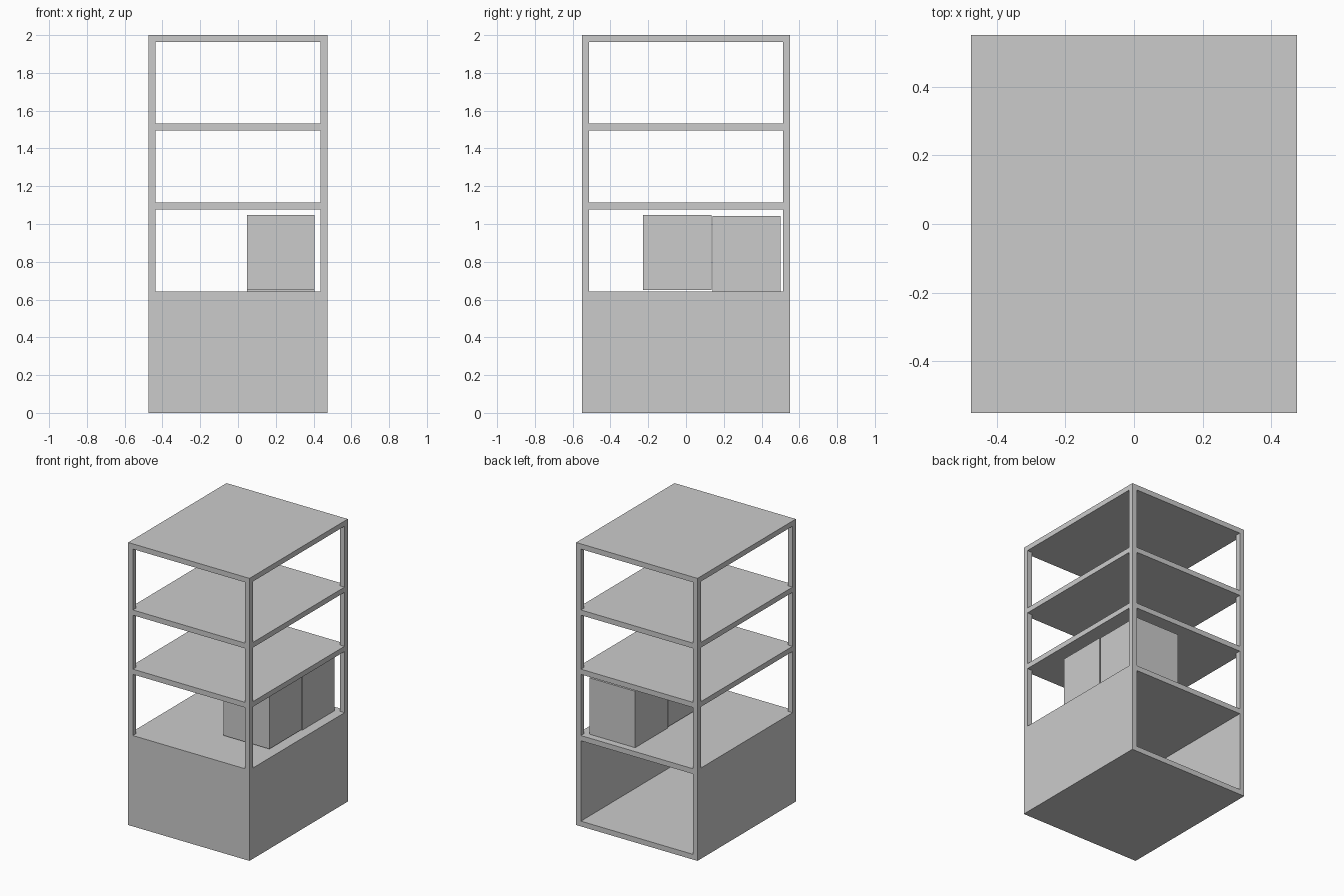
import bpy

if "Cube" in bpy.data.objects:
    bpy.data.objects.remove(bpy.data.objects["Cube"])

W, D, T = 0.475, 0.55, 0.037          # half width, half depth, member thickness
TOPS = [T, 0.643, 1.113, 1.532, 2.0]  # top height of each deck


def box(name, lo, hi):
    bpy.ops.mesh.primitive_cube_add(
        size=1, location=[(a + b) / 2 for a, b in zip(lo, hi)])
    ob = bpy.context.object
    ob.name = name
    ob.scale = [b - a for a, b in zip(lo, hi)]
    bpy.ops.object.transform_apply(location=False, rotation=False, scale=True)
    return ob


# Horizontal decks
for i, top in enumerate(TOPS):
    box(f"deck_{i}", (-W, -D, top - T), (W, D, top))

# Corner posts, one length per storey
for i in range(len(TOPS) - 1):
    z0, z1 = TOPS[i], TOPS[i + 1] - T
    for sx in (-1, 1):
        for sy in (-1, 1):
            x, y = sx * (W - T / 2), sy * (D - T / 2)
            box(f"corner_post_{i}", (x - T / 2, y - T / 2, z0),
                (x + T / 2, y + T / 2, z1))

# Base walls: front and both sides closed, back open
z0, z1 = TOPS[0], TOPS[1] - T
box("front_panel", (-W + T, -D, z0), (W - T, -D + T, z1))
for side, x in (("left", -W), ("right", W - T)):
    box(f"{side}_panel", (x, -D + T, z0), (x + T, D - T, z1))

# Two storage boxes side by side on the first deck
box("storage_box_front", (0.047, -0.227, 0.65), (0.405, 0.134, 1.047))
box("storage_box_back", (0.047, 0.141, 0.643), (0.405, 0.501, 1.042))
